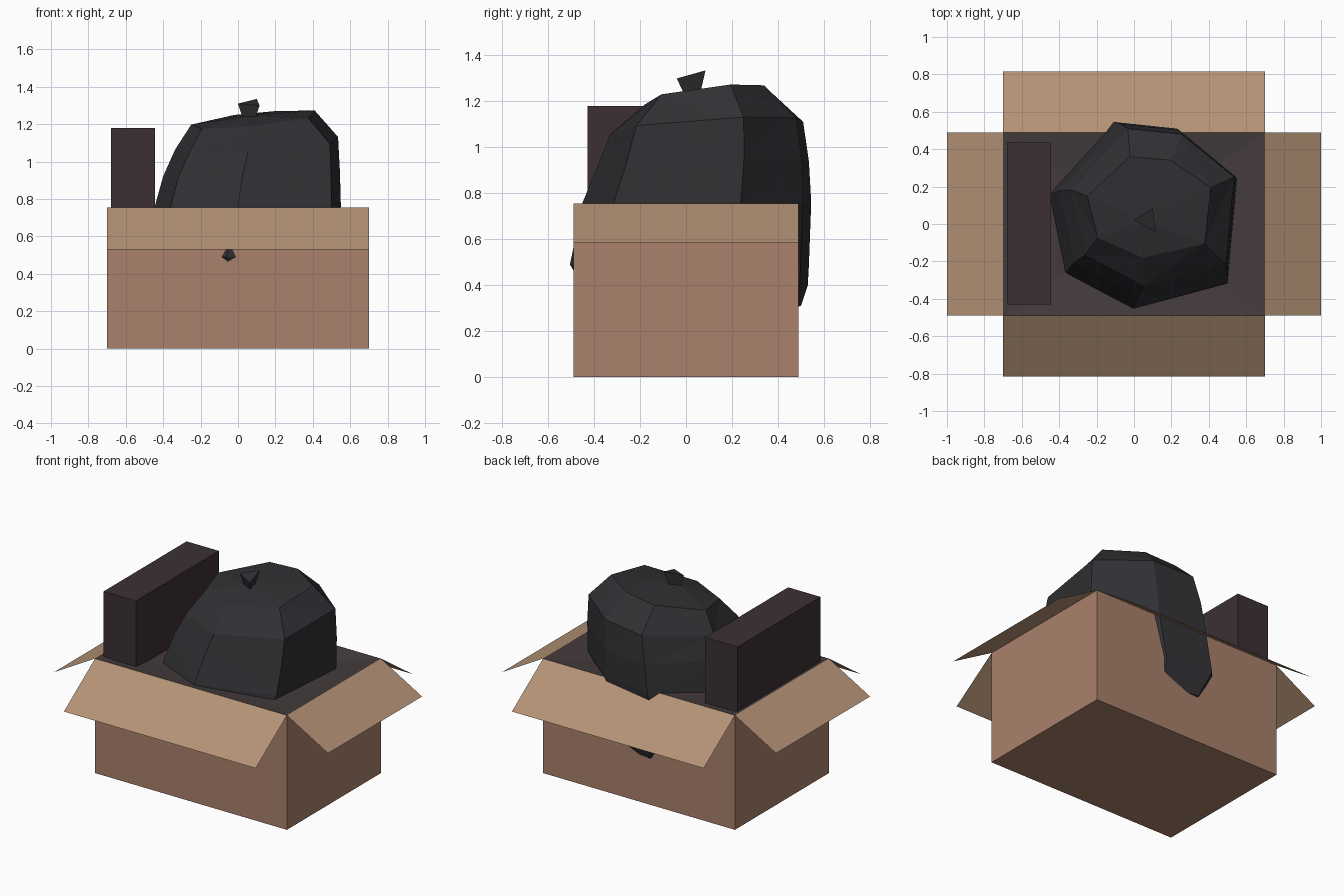
import bpy, bmesh
from mathutils import Vector

if "Cube" in bpy.data.objects:
    bpy.data.objects.remove(bpy.data.objects["Cube"])


def material(name, rgb):
    m = bpy.data.materials.new(name)
    m.diffuse_color = (*rgb, 1)
    m.use_nodes = True
    m.node_tree.nodes["Principled BSDF"].inputs["Base Color"].default_value = m.diffuse_color
    return m


CARD = material("cardboard", (0.40, 0.22, 0.15))
FLAP = material("flap_cardboard", (0.46, 0.29, 0.18))
DARK = material("shaded_inside", (0.06, 0.045, 0.045))
PLASTIC = material("black_plastic", (0.03, 0.03, 0.035))
PACK = material("dark_package", (0.045, 0.03, 0.035))


def make(name, verts, faces, mat, fix=False):
    me = bpy.data.meshes.new(name)
    me.from_pydata(verts, [], faces)
    if fix:
        bm = bmesh.new()
        bm.from_mesh(me)
        bmesh.ops.triangulate(bm, faces=bm.faces[:])
        bmesh.ops.recalc_face_normals(bm, faces=bm.faces[:])
        bm.to_mesh(me)
        bm.free()
    me.materials.append(mat)
    ob = bpy.data.objects.new(name, me)
    bpy.context.collection.objects.link(ob)
    return ob


X, Y, H = 0.70, 0.49, 0.755
corners = [(-X, -Y), (X, -Y), (X, Y), (-X, Y)]
rim = [(x, y, H) for x, y in corners]

# Carton walls and bottom
make("carton", [(x, y, 0) for x, y in corners] + rim,
     [(3, 2, 1, 0)] + [(i, (i + 1) % 4, (i + 1) % 4 + 4, i + 4) for i in range(4)], CARD)

# Shallow sagging fill just below the rim
make("carton_fill", rim + [(0, 0, 0.70)],
     [(i, (i + 1) % 4, 4) for i in range(4)], DARK)

# Four flaps folded outwards
for i, (name, out, low) in enumerate([
        ("front_flap", (0, -0.325), 0.53), ("right_flap", (0.30, 0), 0.585),
        ("back_flap", (0, 0.325), 0.53), ("left_flap", (-0.30, 0), 0.585)]):
    a, b = rim[i], rim[(i + 1) % 4]
    tips = [(p[0] + out[0], p[1] + out[1], low) for p in (b, a)]
    make(name, [a, b] + tips, [(3, 2, 1, 0)], FLAP)

# Upright flat package at the left
bpy.ops.mesh.primitive_cube_add(size=1, location=(-0.5625, 0.003, 0.74))
pack = bpy.context.object
pack.name = "flat_package"
pack.scale = (0.235, 0.865, 0.88)
pack.data.materials.append(PACK)

# Bag outline seen from above, stretched to each ring's extents
outline = [(-0.1, 0.545), (-0.445, 0.16), (-0.36, -0.25), (0.0, -0.445),
           (0.5, -0.31), (0.55, 0.24), (0.23, 0.51)]
uv = [((x - 0.0525) / 0.4975, (y - 0.05) / 0.495) for x, y in outline]
# z, x min, x max, y min, y max, tilt
rings = [
    (0.31, -0.34, 0.40, -0.38, 0.50, 0.00),
    (0.40, -0.41, 0.44, -0.45, 0.53, 0.00),
    (0.49, -0.50, 0.48, -0.505, 0.535, 0.00),
    (0.76, -0.445, 0.55, -0.45, 0.545, 0.00),
    (0.93, -0.40, 0.545, -0.385, 0.535, 0.01),
    (1.09, -0.335, 0.535, -0.33, 0.51, 0.03),
    (1.225, -0.25, 0.41, -0.18, 0.36, 0.035),
]
n = len(uv)
verts, faces = [], []
for z, x0, x1, y0, y1, t in rings:
    for u, v in uv:
        verts.append(((x0 + x1) / 2 + u * (x1 - x0) / 2,
                      (y0 + y1) / 2 + v * (y1 - y0) / 2, z + t * (u + v)))
for r in range(len(rings) - 1):
    for i in range(n):
        j = (i + 1) % n
        faces.append((r * n + i, r * n + j, (r + 1) * n + j, (r + 1) * n + i))
top, bottom = len(verts), len(verts) + 1
verts += [(0.05, 0.02, 1.245), (0.05, 0.05, 0.2)]
last = (len(rings) - 1) * n
for i in range(n):
    j = (i + 1) % n
    faces += [(last + i, last + j, top), (j, i, bottom)]
make("rubbish_bag", verts, faces, PLASTIC, fix=True)

# Tied knot: a small upturned three-sided cone
crown = [Vector((0.0, 0.02, 1.31)), Vector((0.10, 0.085, 1.335)), Vector((0.115, -0.04, 1.30))]
centre = Vector((0.065, 0.03, 1.22))
base = [centre + (p - sum(crown, Vector()) / 3) * 0.4 * 1.2 for p in crown]
make("bag_knot", base + crown,
     [(0, 1, 4, 3), (1, 2, 5, 4), (2, 0, 3, 5), (3, 4, 5), (2, 1, 0)], PLASTIC, fix=True)
